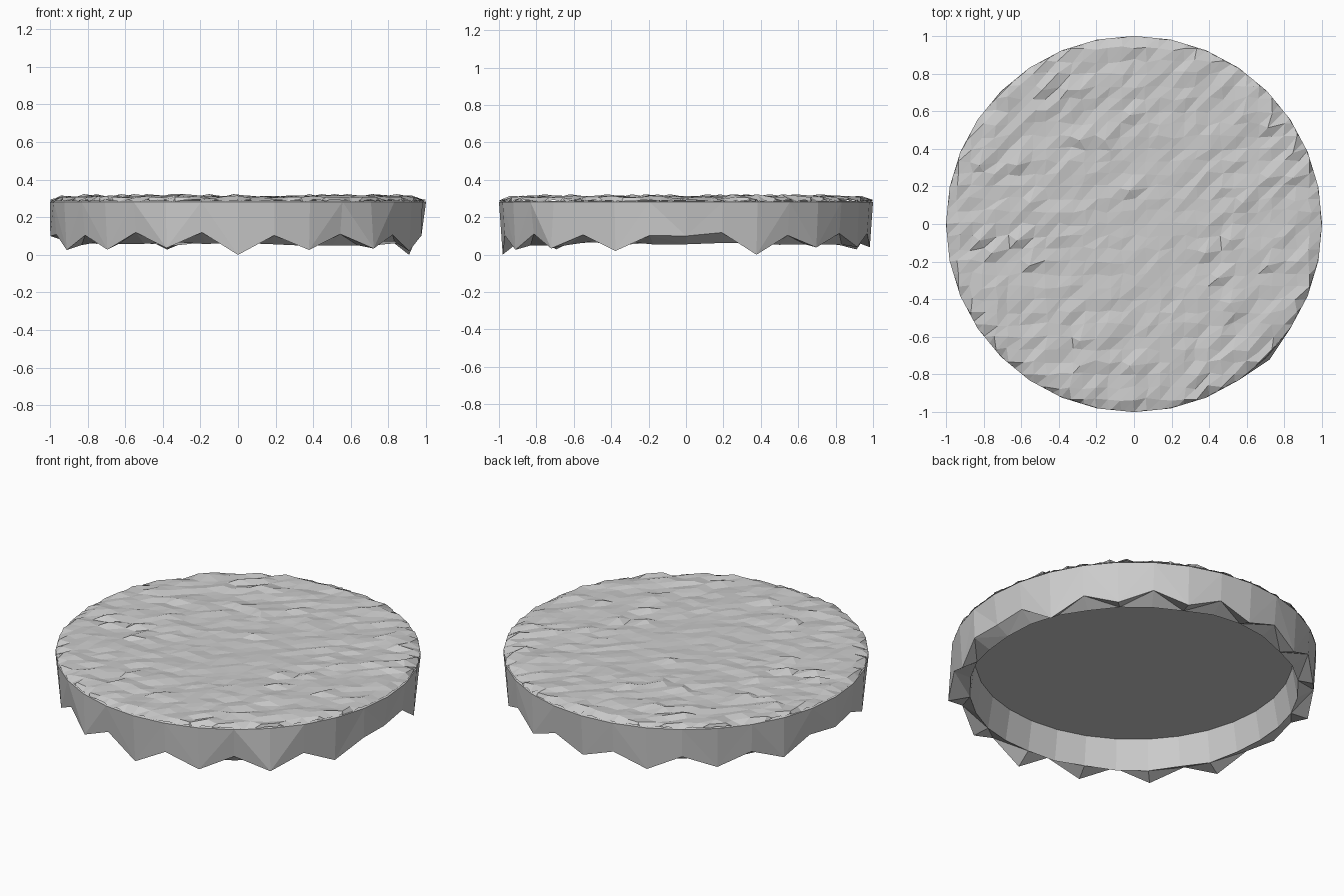
import bpy, bmesh, math, random
from mathutils import Vector

random.seed(7)
old = bpy.data.objects.get("Cube")
if old:
    bpy.data.objects.remove(old, do_unlink=True)

SIDES = 32
jit = lambda a: random.uniform(-a, a)

stone = bpy.data.materials.new("grey stone")
stone.use_nodes = True
grey = (0.6, 0.6, 0.6, 1)
stone.diffuse_color = grey
stone.node_tree.nodes["Principled BSDF"].inputs["Base Color"].default_value = grey


def finish(bm, name):
    mesh = bpy.data.meshes.new(name)
    bm.to_mesh(mesh)
    bm.free()
    mesh.materials.append(stone)
    obj = bpy.data.objects.new(name, mesh)
    bpy.context.collection.objects.link(obj)


def polar(r, k, z):
    # k counts sides from the front, going towards the left (+x)
    a = 2 * math.pi * k / SIDES
    return Vector((r * math.sin(a), -r * math.cos(a), z))


# Rocky rim: outer wall, jagged lower edge, inner wall and recessed underside
bm = bmesh.new()
tips = {0: 0.0, 6: 0.02, 8: 0.1, 10: 0.0, 16: 0.04, 24: 0.1}
bulges = {4: 1.02, 8: 0.975, 24: 0.998}
rings = [[] for _ in range(5)]
for k in range(SIDES):
    low = k % 2 == 0
    tip = tips.get(k, (0.035 if low else 0.112) + jit(0.01))
    reach = bulges.get(k, 0.987 + jit(0.01))
    spots = [(0.98, 0.288), (1.0, 0.282), (reach, tip),
             (0.9, 0.06 + jit(0.012)), (0.87, 0.24)]
    for ring, (r, z) in zip(rings, spots):
        ring.append(bm.verts.new(polar(r, k, z)))
for upper, lower in zip(rings, rings[1:]):
    for k in range(SIDES):
        n = (k + 1) % SIDES
        a, b, c, d = upper[k], lower[k], lower[n], upper[n]
        if lower is rings[2] or lower is rings[3]:
            # split the uneven quads into flat triangles
            if k % 2:
                bm.faces.new((a, b, c))
                bm.faces.new((a, c, d))
            else:
                bm.faces.new((a, b, d))
                bm.faces.new((b, c, d))
        else:
            bm.faces.new((a, b, c, d))
hub = bm.verts.new((0, 0, 0.243))
for k in range(SIDES):
    bm.faces.new((rings[4][k], hub, rings[4][(k + 1) % SIDES]))
bmesh.ops.recalc_face_normals(bm, faces=bm.faces)
finish(bm, "rocky_rim")

# Rough ground on top: fine triangulated grid trimmed to the rim
CELL = 1 / 15
HALF = 16
span = range(-HALF, HALF + 1)
bm = bmesh.new()
grid = {(i, j): bm.verts.new((i * CELL, j * CELL, 0.307)) for i in span for j in span}
for i in range(-HALF, HALF):
    for j in range(-HALF, HALF):
        a, b = grid[i, j], grid[i + 1, j]
        c, d = grid[i + 1, j + 1], grid[i, j + 1]
        bm.faces.new((a, b, c))
        bm.faces.new((a, c, d))
for k in range(SIDES):
    out = polar(1, k + 0.5, 0)
    edge = out * 0.998 * math.cos(math.pi / SIDES)
    bmesh.ops.bisect_plane(bm, geom=bm.verts[:] + bm.edges[:] + bm.faces[:],
                           plane_co=edge, plane_no=out, clear_outer=True)
inner = []
for v in bm.verts:
    r = v.co.xy.length
    if v.is_boundary:
        v.co.z = 0.289 + jit(0.006)
    elif r < 0.96:
        inner.append(v)
        rough = 0.004 + 0.006 * r
        v.co += Vector((jit(0.012), jit(0.012), jit(rough)))

# Small raised chips with a steep edge towards the front left
chips = [(-7, 11), (-5, 11), (-4, 11), (-12, 5), (-9, 5), (-4, 7), (-2, 7),
         (-8, 2), (-12, -1), (-9, -1), (-11, -2), (-8, -3), (0, 9), (0, 3),
         (9, 9), (11, 8), (13, 6), (11, 4), (13, 4), (9, 2), (11, -3),
         (8, -1), (6, -2), (7, -4), (8, -6), (-4, -9), (-4, -11), (0, -11)]
for x, y in chips:
    spot = Vector((x * CELL, y * CELL, 0.307))
    v = min(inner, key=lambda w: (w.co - spot).length)
    v.co = spot + Vector((-0.022, -0.022, 0.016))
finish(bm, "rough_top")
